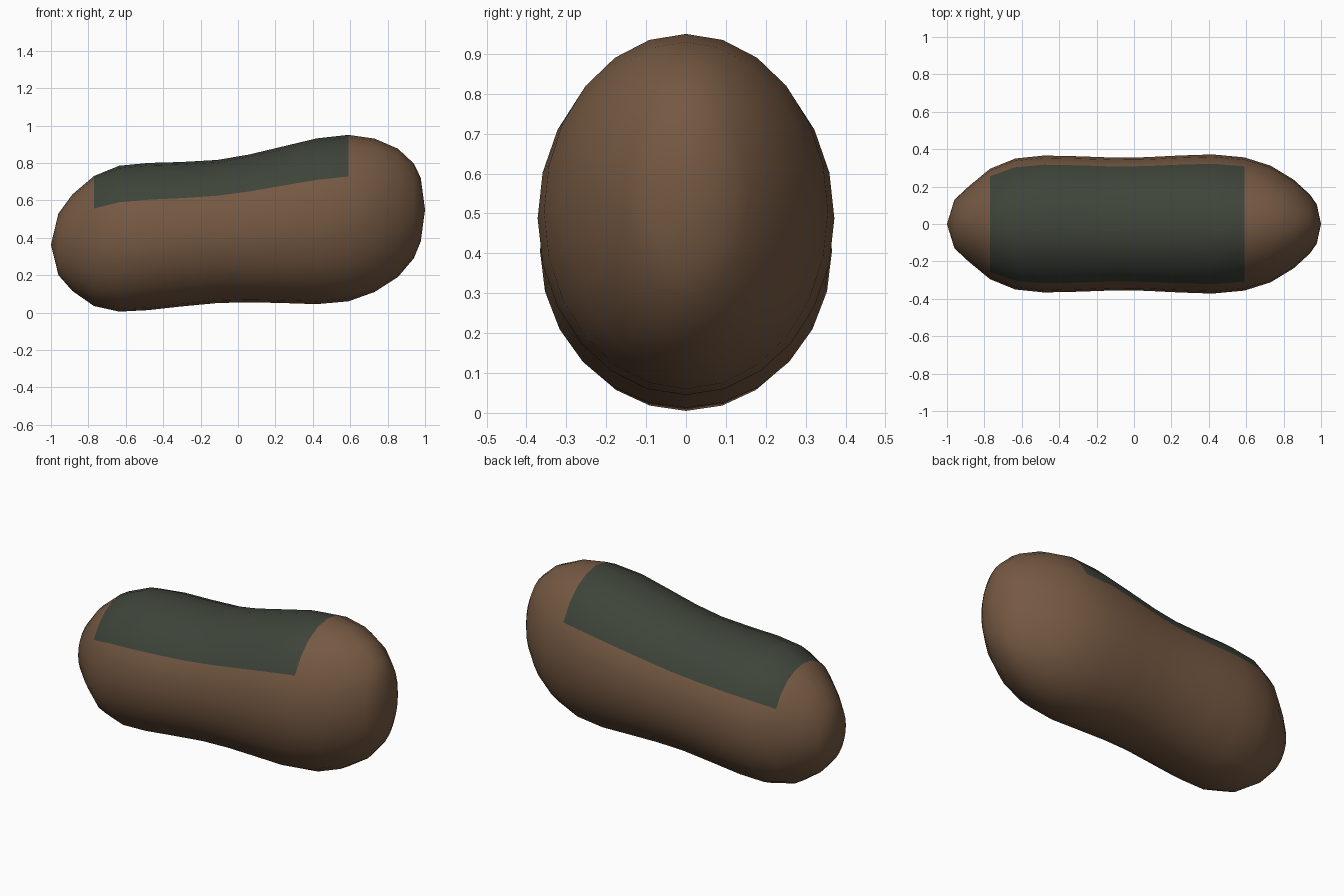
import bpy, bmesh, math

if "Cube" in bpy.data.objects:
    bpy.data.objects.remove(bpy.data.objects["Cube"])

SIDES = 24
# Stations along the body: x, top z, bottom z, half width
RINGS = [
    (-0.96, 0.53, 0.20, 0.13), (-0.885, 0.632, 0.115, 0.20),
    (-0.77, 0.73, 0.035, 0.295), (-0.635, 0.785, 0.005, 0.35),
    (-0.48, 0.80, 0.013, 0.366), (-0.30, 0.805, 0.033, 0.362),
    (-0.11, 0.816, 0.051, 0.355), (0.06, 0.845, 0.055, 0.357),
    (0.24, 0.888, 0.051, 0.366), (0.42, 0.931, 0.045, 0.372),
    (0.59, 0.95, 0.06, 0.356), (0.73, 0.93, 0.11, 0.312),
    (0.855, 0.876, 0.19, 0.236), (0.94, 0.797, 0.29, 0.158),
    (0.977, 0.72, 0.38, 0.105)]
BACK_FIRST, BACK_LAST = 2, 10   # dark patch spans these rings
BACK_HALF = 4                   # and this many sides each way from the top


def material(name, rgb):
    m = bpy.data.materials.new(name)
    m.diffuse_color = (*rgb, 1)
    m.use_nodes = True
    m.node_tree.nodes["Principled BSDF"].inputs["Base Color"].default_value = m.diffuse_color
    return m


# Body: elliptical rings lofted along x, closed with a pole at each end
bm = bmesh.new()
loops = []
for x, top, bottom, w in RINGS:
    c, h = (top + bottom) / 2, (top - bottom) / 2
    loops.append([bm.verts.new((x, w * math.sin(a), c + h * math.cos(a)))
                  for a in (2 * math.pi * i / SIDES for i in range(SIDES))])
tail = bm.verts.new((-1, 0, 0.363))
head = bm.verts.new((1, 0, 0.55))

for i in range(SIDES):
    j = (i + 1) % SIDES
    bm.faces.new((tail, loops[0][i], loops[0][j]))
    bm.faces.new((head, loops[-1][j], loops[-1][i]))
    for r in range(len(loops) - 1):
        f = bm.faces.new((loops[r][i], loops[r + 1][i], loops[r + 1][j], loops[r][j]))
        # Dark patch over the back
        on_top = i < BACK_HALF or i >= SIDES - BACK_HALF
        f.material_index = int(on_top and BACK_FIRST <= r < BACK_LAST)
bmesh.ops.recalc_face_normals(bm, faces=bm.faces)
for f in bm.faces:
    f.smooth = True

mesh = bpy.data.meshes.new("body")
bm.to_mesh(mesh)
bm.free()
mesh.materials.append(material("brown", (0.18, 0.10, 0.055)))
mesh.materials.append(material("dark_green", (0.048, 0.058, 0.042)))
bpy.context.collection.objects.link(bpy.data.objects.new("body", mesh))
